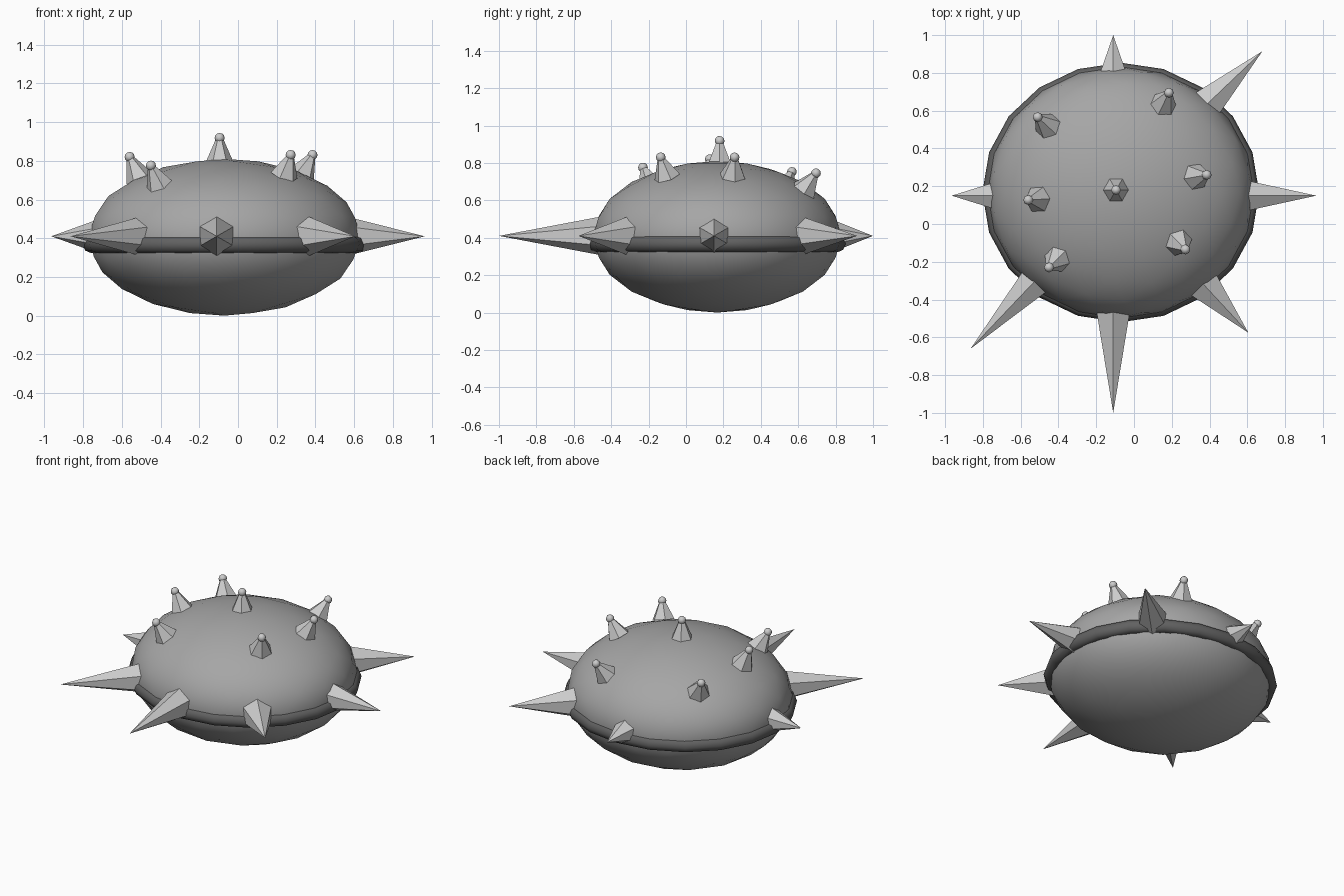
import bpy, math
from mathutils import Vector

if "Cube" in bpy.data.objects:
    bpy.data.objects.remove(bpy.data.objects["Cube"])


def finish(name, smooth):
    o = bpy.context.object
    o.name = name
    if smooth:
        bpy.ops.object.shade_smooth()
    return o


def paint(o, name, v):
    m = bpy.data.materials.new(name)
    m.diffuse_color = (v, v, v, 1)
    m.use_nodes = True
    m.node_tree.nodes["Principled BSDF"].inputs["Base Color"].default_value = m.diffuse_color
    o.data.materials.append(m)


def cone_between(name, base, tip, r1, r2, spin=0.0):
    # Six-sided cone running from base to tip
    base, tip = Vector(base), Vector(tip)
    d = tip - base
    bpy.ops.mesh.primitive_cone_add(vertices=6, radius1=r1, radius2=r2,
                                    depth=d.length, location=(base + tip) / 2)
    o = finish(name, False)
    o.rotation_euler = d.to_track_quat('Z', 'Y').to_euler()
    for v in o.data.vertices:
        c, s = math.cos(spin), math.sin(spin)
        v.co.x, v.co.y = v.co.x * c - v.co.y * s, v.co.x * s + v.co.y * c
    return o


CX, CY, CZ = -0.07, 0.167, 0.405

# Flattened round body
bpy.ops.mesh.primitive_ico_sphere_add(subdivisions=3, radius=1, location=(CX, CY, CZ))
body = finish("body", True)
body.scale = (0.705, 0.665, 0.405)
paint(body, "mid_grey", 0.38)

# Dark band around the waist, just below the spikes
bpy.ops.mesh.primitive_torus_add(major_segments=20, minor_segments=8,
                                 major_radius=0.688, minor_radius=0.045,
                                 location=(CX, CY, 0.368))
band = finish("waist_band", True)
band.scale = (1.0, 0.937, 1.0)
paint(band, "dark_grey", 0.12)

# Long spikes around the waist: base xy, tip xy (none at back left)
waist = [
    ((-0.11, -0.43), (-0.11, -1.0)),
    ((0.35, -0.30), (0.605, -0.575)),
    ((0.535, 0.15), (0.965, 0.15)),
    ((0.355, 0.605), (0.68, 0.915)),
    ((-0.11, 0.73), (-0.11, 1.0)),
    ((-0.665, 0.15), (-0.965, 0.15)),
    ((-0.48, -0.255), (-0.865, -0.66)),
]
for i, (b, t) in enumerate(waist):
    cone_between(f"waist_spike_{i}", (*b, 0.41), (*t, 0.41), 0.108, 0.0)

# Small knobbed spikes on the upper shell: base, knob centre
knobs = [
    ((-0.455, 0.515, 0.655), (-0.51, 0.566, 0.752)),
    ((0.153, 0.63, 0.65), (0.185, 0.695, 0.745)),
    ((0.328, 0.25, 0.725), (0.385, 0.26, 0.83)),
    ((0.238, -0.10, 0.725), (0.272, -0.135, 0.83)),
    ((-0.405, -0.185, 0.675), (-0.45, -0.23, 0.775)),
    ((-0.51, 0.13, 0.71), (-0.56, 0.127, 0.82)),
    ((-0.095, 0.18, 0.79), (-0.095, 0.18, 0.918)),
]
for i, (b, t) in enumerate(knobs):
    cone_between(f"top_spike_{i}", b, t, 0.073, 0.017, math.pi / 6 if i == 6 else 0)
    bpy.ops.mesh.primitive_uv_sphere_add(segments=8, ring_count=6, radius=0.026, location=t)
    finish(f"top_knob_{i}", True)
